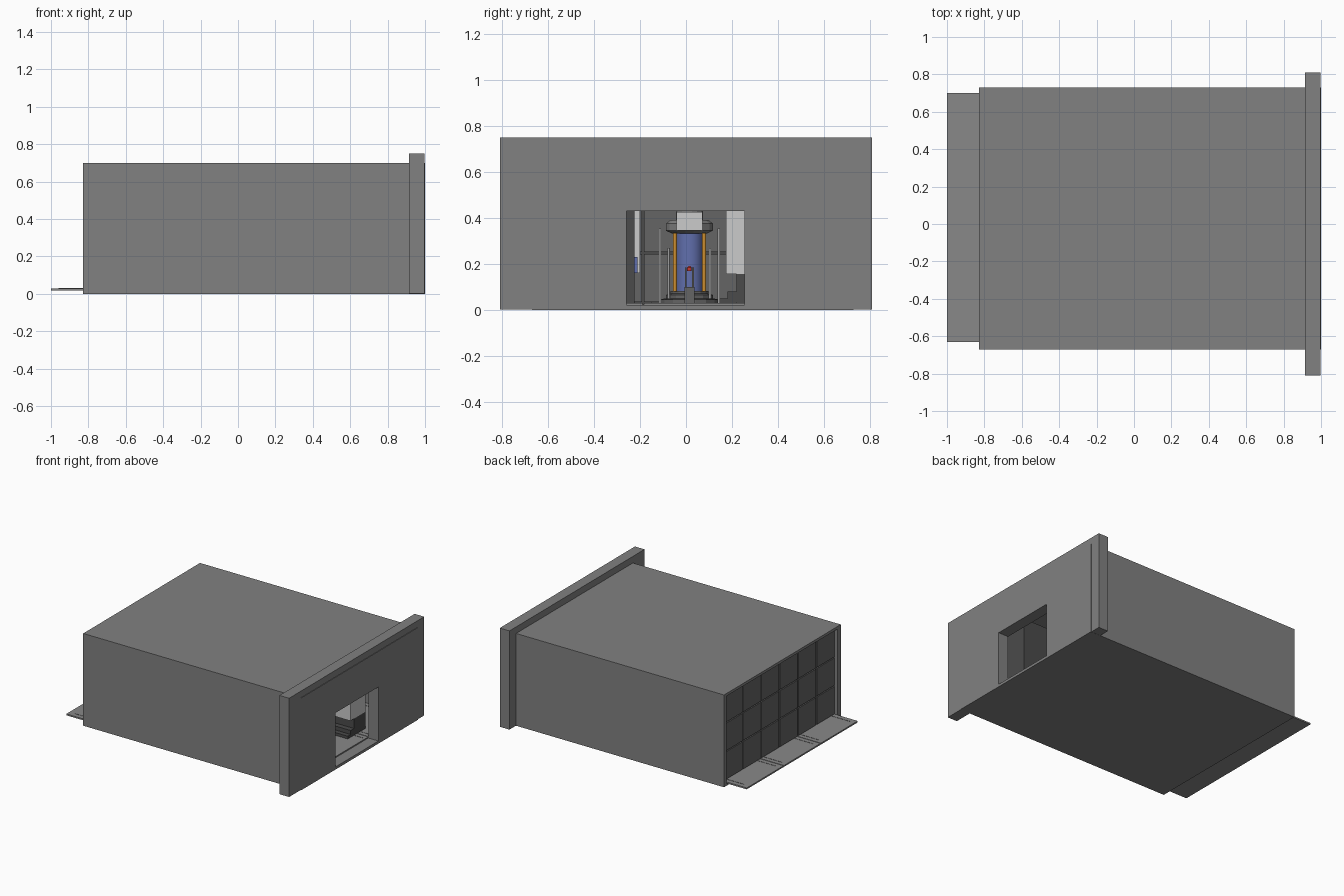
import bpy, bmesh, math

if "Cube" in bpy.data.objects:
    bpy.data.objects.remove(bpy.data.objects["Cube"])

def mat(name, r, g, b):
    m = bpy.data.materials.new(name)
    m.diffuse_color = (r, g, b, 1)
    m.use_nodes = True
    m.node_tree.nodes["Principled BSDF"].inputs["Base Color"].default_value = m.diffuse_color
    return m

HULL = mat("hull_grey", .22, .22, .22)
FLOOR = mat("floor_grey", .25, .25, .25)
DARK = mat("dark_grey", .07, .07, .07)
TILE = mat("tile_grey", .13, .13, .13)
WHITE = mat("white", .8, .8, .8)
BLUE = mat("blue_glass", .12, .16, .42)
ORANGE = mat("orange", .6, .27, .03)
RED = mat("red", .6, .04, .03)

def finish(bm, name, material):
    bmesh.ops.recalc_face_normals(bm, faces=bm.faces)
    me = bpy.data.meshes.new(name)
    bm.to_mesh(me)
    bm.free()
    me.materials.append(material)
    ob = bpy.data.objects.new(name, me)
    bpy.context.collection.objects.link(ob)
    return ob

def add_box(bm, x0, x1, y0, y1, z0, z1):
    vs = bmesh.ops.create_cube(bm, size=1)["verts"]
    for v in vs:
        v.co = ((x0 + x1) / 2 + v.co.x * (x1 - x0),
                (y0 + y1) / 2 + v.co.y * (y1 - y0),
                (z0 + z1) / 2 + v.co.z * (z1 - z0))

def boxes(name, material, *dims):
    bm = bmesh.new()
    for d in dims:
        add_box(bm, *d)
    return finish(bm, name, material)

def ring(name, material, x0, x1, outer, inner):
    """Rectangular frame along x; rectangles are (y0, y1, z0, z1)."""
    bm = bmesh.new()
    loops = []
    for x in (x0, x1):
        for a, b, c, d in (outer, inner):
            loops.append([bm.verts.new((x, y, z)) for y, z in ((a, c), (b, c), (b, d), (a, d))])
    for p, q in ((0, 1), (2, 3), (0, 2), (1, 3)):
        for i in range(4):
            j = (i + 1) % 4
            bm.faces.new((loops[p][i], loops[p][j], loops[q][j], loops[q][i]))
    return finish(bm, name, material)

def lathe(name, material, profile, x, y, sides=32, smooth=True):
    """Revolve (radius, z) points round a vertical axis."""
    bm = bmesh.new()
    rows = [[bm.verts.new((x + r * math.cos(2 * math.pi * (i + .5) / sides),
                           y + r * math.sin(2 * math.pi * (i + .5) / sides), z))
             for i in range(sides)] for r, z in profile]
    for a, b in zip(rows, rows[1:]):
        for i in range(sides):
            j = (i + 1) % sides
            bm.faces.new((a[i], a[j], b[j], b[i]))
    bm.faces.new(rows[0])
    bm.faces.new(rows[-1])
    ob = finish(bm, name, material)
    if smooth:
        bpy.context.view_layer.objects.active = ob
        ob.select_set(True)
        bpy.ops.object.shade_smooth_by_angle(angle=math.radians(35))
        ob.select_set(False)
    return ob

# Outer shell, door wall and its surrounding frame
BODY = (-.67, .73, 0, .70)
ring("hull", HULL, -.83, .915, BODY, (-.63, .70, .015, .68))
ring("door_wall", HULL, .915, 1.0, BODY, (-.26, .255, .02, .43))
ring("wall_frame", HULL, .915, .996, (-.81, .81, .001, .75), (-.67, .73, .004, .70))

# Floor strips running out past the back, with thin raised rails
W = (.70 + .63) / 3
edges = [-.63 + W * i for i in range(4)]
boxes("floor_plate", FLOOR, (-1, .915, -.63, .70, .018, .023))
boxes("floor_strips", FLOOR, *[(-1, .915, a + .003 * (i > 0), b - .003 * (i < 2), .021, .029)
                               for i, (a, b) in enumerate(zip(edges, edges[1:]))])
boxes("floor_rails", FLOOR, *[(-.96, .9, y - .002, y + .002, .028, .031)
                              for a, b in zip(edges, edges[1:]) for y in (a + .037, b - .037)])

# Back wall of six by three tiles on a dark backing
boxes("back_wall", DARK, (-.80, -.785, -.63, .70, .015, .68))
tw, th, g = W / 2, .65 / 3, .004
boxes("back_tiles", TILE, *[(-.81, -.775, -.63 + tw * i + g, -.63 + tw * (i + 1) - g,
                             .03 + th * j + g, .03 + th * (j + 1) - g)
                            for i in range(6) for j in range(3)])

# Central display tube
X, Y = 0, .015
lathe("tube_base", TILE, [(.13, .029), (.13, .045), (.105, .05), (.105, .065), (.085, .07), (.085, .082)],
      X, Y, 16, False)
lathe("tube_glass", BLUE, [(.06, .08), (.06, .335)], X, Y)
for i in range(4):
    a = math.pi / 4 + i * math.pi / 2
    lathe("tube_post", ORANGE, [(.009, .08), (.009, .335)], X + .09 * math.cos(a), Y + .09 * math.sin(a), 12)
lathe("tube_cap", HULL, [(.08, .333), (.105, .345), (.105, .375), (.085, .39), (.06, .39), (.06, .68)],
      X, Y, 16, False)
boxes("cap_box", WHITE, (X + .06, X + .115, Y - .057, Y + .057, .345, .425))
for s in (-1, 1):
    for d, z in ((.128, .355), (.09, .27)):
        lathe("side_rod", WHITE, [(.005, .03), (.005, z)], X + .06, Y + s * d, 12)

# Small control stand in front of the tube
boxes("control_stand", TILE, (X + .14, X + .18, Y - .022, Y + .022, .029, .10),
      (X + .15, X + .17, Y - .02, Y - .012, .1, .185), (X + .15, X + .17, Y + .012, Y + .02, .1, .185))
lathe("stand_button", RED, [(.01, .17), (.01, .185), (.004, .19)], X + .16, Y, 12)

# White cabinet over a stepped dark console, on the right of the door
boxes("white_cabinet", WHITE, (.45, .82, .175, .36, .155, .55))
boxes("console", DARK, (.45, .82, .22, .36, .029, .155), (.45, .82, .18, .22, .029, .08),
      (.45, .82, .145, .18, .029, .05))

# Dark locker on the left of the door, with a light strip and blue screens
boxes("locker", DARK, (.3, .8, -.40, -.225, .029, .60))
boxes("light_strip", WHITE, (.29, .30, -.225, -.2, .16, .6))
boxes("locker_screens", BLUE, *[(x, x + .1, -.226, -.212, .16, .23) for x in (.35, .5, .65)])
